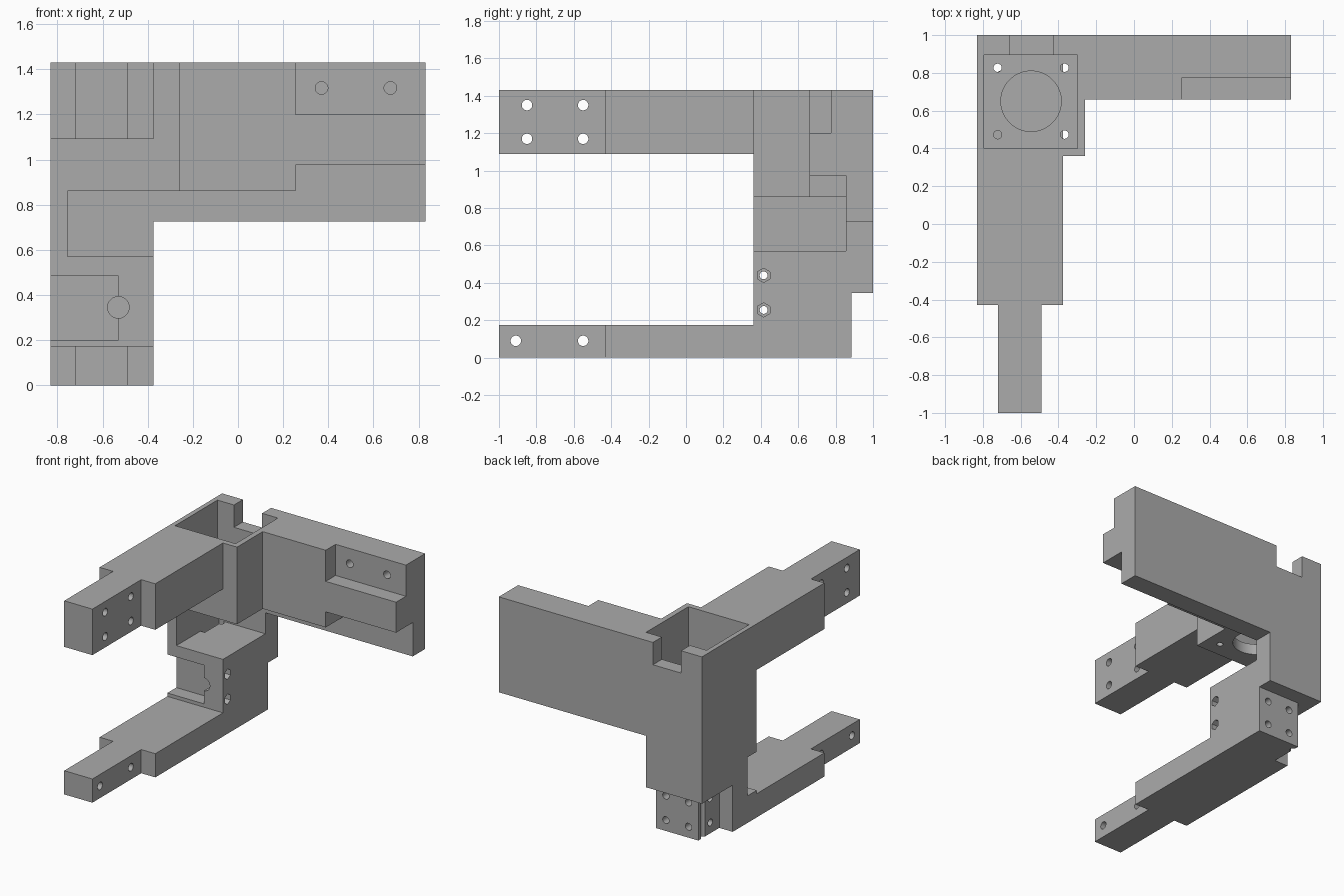
import bpy, bmesh, math
from mathutils import Vector

if "Cube" in bpy.data.objects:
    bpy.data.objects.remove(bpy.data.objects["Cube"])

grey = bpy.data.materials.new("plain_grey")
grey.diffuse_color = (0.41, 0.41, 0.41, 1)
grey.use_nodes = True
grey.node_tree.nodes["Principled BSDF"].inputs["Base Color"].default_value = grey.diffuse_color


def prism(name, pts, axis, lo, hi):
    """Extrude a 2D outline along an axis (x: yz outline, y: xz, z: xy)."""
    place = {"x": lambda a, b, c: (c, a, b),
             "y": lambda a, b, c: (a, c, b),
             "z": lambda a, b, c: (a, b, c)}[axis]
    bm = bmesh.new()
    face = bm.faces.new([bm.verts.new(place(a, b, lo)) for a, b in pts])
    new = bmesh.ops.extrude_face_region(bm, geom=[face])["geom"]
    verts = [v for v in new if isinstance(v, bmesh.types.BMVert)]
    bmesh.ops.translate(bm, verts=verts, vec=Vector(place(0, 0, hi - lo)))
    bmesh.ops.recalc_face_normals(bm, faces=bm.faces)
    mesh = bpy.data.meshes.new(name)
    bm.to_mesh(mesh)
    bm.free()
    mesh.materials.append(grey)
    obj = bpy.data.objects.new(name, mesh)
    bpy.context.collection.objects.link(obj)
    return obj


def box(name, x, y, z):
    return prism(name, [(x[0], y[0]), (x[1], y[0]), (x[1], y[1]), (x[0], y[1])], "z", *z)


def bore(axis, a, b, r, lo, hi, sides=24):
    """Round or hexagonal cutter centred on (a, b) along an axis."""
    pts = [(a + r * math.cos(2 * math.pi * (i + .5) / sides),
            b + r * math.sin(2 * math.pi * (i + .5) / sides)) for i in range(sides)]
    return prism("cutter", pts, axis, lo, hi)


def cut(obj, cutters):
    """Subtract the cutters from a part and remove them."""
    bpy.context.view_layer.objects.active = obj
    for c in cutters:
        c.hide_render = True
        mod = obj.modifiers.new("cut", "BOOLEAN")
        mod.operation, mod.solver, mod.object = "DIFFERENCE", "EXACT", c
        bpy.ops.object.modifier_apply(modifier=mod.name)
        bpy.data.objects.remove(c)


# Upper and lower arms with narrowed, drilled tips
arm = [(-.72, -1), (-.49, -1), (-.49, -.43), (-.375, -.43),
       (-.375, .36), (-.83, .36), (-.83, -.43), (-.72, -.43)]
upper_arm = prism("upper_arm", arm, "z", 1.09, 1.43)
cut(upper_arm, [bore("x", y, z, .028, -.9, -.3) for y in (-.85, -.55) for z in (1.17, 1.35)])
lower_arm = prism("lower_arm", arm, "z", 0, .175)
cut(lower_arm, [bore("x", y, .09, .028, -.9, -.3) for y in (-.91, -.55)])

# Column at the back of the lower arm
column = prism("column", [(-.83, .36), (-.375, .36), (-.375, .885), (-.72, .885),
                          (-.72, .64), (-.83, .64)], "z", 0, .57)
cuts = [box("cutter", (-.9, -.53), (.3, .465), (.2, .485)),   # front recess
        bore("y", -.53, .345, .048, .3, .6),                  # cable bore
        bore("z", -.72, .83, .022, -.1, .7)]                  # corner groove
for z in (.255, .44):                                         # bolts with nut seats
    cuts += [bore("x", .415, z, .021, -.7, -.3),
             bore("x", .415, z, .038, -.425, -.3, 6)]
for z in (.08, .26):                                          # blind back and side holes
    cuts += [bore("y", x, z, .026, .74, .95) for x in (-.64, -.455)]
    cuts.append(bore("x", .745, z, .026, -.8, -.67))
cut(column, cuts)

# Side wall joining column and housing
prism("side_wall", [(.36, .57), (.64, .57), (.64, .345), (.855, .345),
                    (.855, .86), (.36, .86)], "x", -.83, -.755)


def pocket():
    return box("cutter", (-.795, -.3), (.4, .895), (.94, 1.6))


# Open-top housing with a drilled floor
housing = box("housing", (-.83, -.26), (.36, .855), (.86, 1.43))
cut(housing, [pocket(), bore("z", -.545, .65, .16, .7, 1.1, 48)]
    + [bore("z", -.545 + sx * .177, .65 + sy * .177, .022, .7, 1.1)
       for sx in (-1, 1) for sy in (-1, 1)])

# Back panel with notch
back_panel = prism("back_panel", [(-.83, .345), (-.375, .345), (-.375, .725), (.83, .725),
                                  (.83, 1.43), (-.83, 1.43)], "y", .855, 1)
cut(back_panel, [pocket(), box("cutter", (-.66, -.43), (.85, 1.1), (1.265, 1.6))])

# Thick rib and stepped drilled end on the panel front
box("panel_rib", (-.26, .255), (.66, .855), (.86, 1.43))
panel_end = prism("panel_end", [(.66, .975), (.855, .975), (.855, 1.43), (.775, 1.43),
                                (.775, 1.2), (.66, 1.2)], "x", .255, .83)
cut(panel_end, [bore("y", x, 1.317, .028, .7, .845) for x in (.37, .675)])

# Smooth bores, sharp edges
bpy.ops.object.select_all(action="SELECT")
bpy.context.view_layer.objects.active = housing
bpy.ops.object.shade_smooth_by_angle(angle=math.radians(30))
